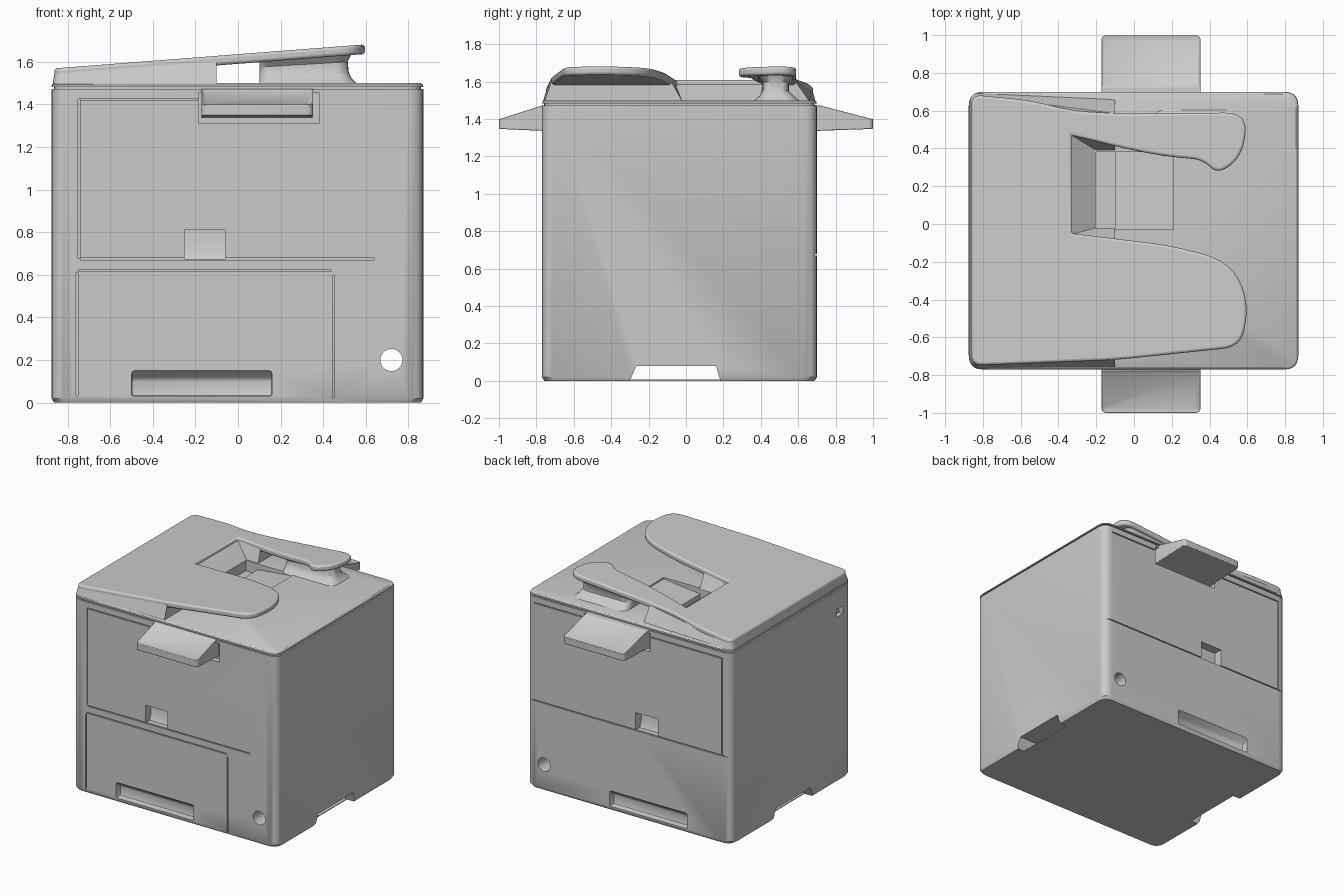
import bpy, bmesh, math
from mathutils import Vector

if "Cube" in bpy.data.objects:
    bpy.data.objects.remove(bpy.data.objects["Cube"])


def loft(name, rings):
    """Solid through matching closed rings of 3D points."""
    bm = bmesh.new()
    vs = [[bm.verts.new(p) for p in r] for r in rings]
    n = len(rings[0])
    for a, b in zip(vs, vs[1:]):
        for i in range(n):
            j = (i + 1) % n
            bm.faces.new((a[i], a[j], b[j], b[i]))
    bm.faces.new(vs[0])
    bm.faces.new(vs[-1])
    bmesh.ops.recalc_face_normals(bm, faces=bm.faces)
    me = bpy.data.meshes.new(name)
    bm.to_mesh(me)
    bm.free()
    ob = bpy.data.objects.new(name, me)
    bpy.context.collection.objects.link(ob)
    return ob


def rounded(pts, seg=6):
    """2D outline from (x, y, corner size) points."""
    out = []
    for i, (x, y, r) in enumerate(pts):
        p = Vector((x, y))
        a, b = Vector(pts[i - 1][:2]) - p, Vector(pts[(i + 1) % len(pts)][:2]) - p
        if r == 0:
            out.append((x, y))
            continue
        s = p + a.normalized() * min(r, a.length * .48)
        e = p + b.normalized() * min(r, b.length * .48)
        for k in range(seg + 1):
            t = k / seg
            out.append(tuple(s * (1 - t) ** 2 + p * 2 * t * (1 - t) + e * t * t))
    return out


def rect(x0, x1, y0, y1, r):
    return rounded([(x0, y0, r), (x1, y0, r), (x1, y1, r), (x0, y1, r)])


def along_x(name, yz, x0, x1):
    return loft(name, [[(x, y, z) for y, z in yz] for x in (x0, x1)])


def along_y(name, xz, y0, y1):
    return loft(name, [[(x, y, z) for x, z in xz] for y in (y0, y1)])


def box(name, x0, x1, y0, y1, z0, z1):
    return along_y(name, [(x0, z0), (x1, z0), (x1, z1), (x0, z1)], y0, y1)


def cut(target, cutter):
    m = target.modifiers.new("cut", 'BOOLEAN')
    m.operation, m.solver, m.object = 'DIFFERENCE', 'EXACT', cutter
    cutter.hide_render = True
    bpy.context.view_layer.objects.active = target
    bpy.ops.object.modifier_apply(modifier=m.name)
    bpy.data.objects.remove(cutter)


def bevel(ob, w, seg=2):
    m = ob.modifiers.new("bevel", 'BEVEL')
    m.width, m.segments, m.limit_method, m.angle_limit = w, seg, 'ANGLE', math.radians(40)


FRONT, BACK = -.77, .70

# Main housing, with the seam under the top cover
levels = [(0, .012), (.02, 0), (1.472, 0), (1.472, .012), (1.482, .012), (1.482, 0), (1.492, .002), (1.5, .012)]
body = loft("housing", [[(x, y, z) for x, y in rect(-.875 + i, .87 - i, FRONT + i, BACK - i, .075)]
                        for z, i in levels])

# Round hole right through, and channel under the base
cut(body, along_y("hole", [(.72 + .052 * math.cos(k * math.pi / 16), .2 + .052 * math.sin(k * math.pi / 16))
                           for k in range(32)], -1, 1))
cut(body, along_x("channel", [(-.31, -.02), (.19, -.02), (.16, .08), (-.265, .08)], -1, 1))
box("bottom_plate", -.8, .8, -.74, .67, 0, .006)

# Recesses shared by front and back: drawer grip, door latch, control panel pocket
for face, s in ((FRONT, 1), (BACK, -1)):
    grip = [(.03, -.02), (.155, -.02), (.15, 0), (.11, .05), (.03, .05)]
    g = along_x("grip", [(face + s * d, z) for z, d in grip], -.5, .16)
    bevel(g, .012)
    cut(body, g)
    latch = [(.675, -.02), (.81, -.02), (.81, .07), (.72, .07), (.675, .05)]
    cut(body, along_x("latch", [(face + s * d, z) for z, d in latch], -.25, -.06))
    ys = sorted((face - s * .02, face + s * .04))
    cut(body, box("pocket", -.185, .38, *ys, 1.31, 1.455))

# Panel seams as (face, x0, x1, z0, z1)
W = .008
seams = [
    (FRONT, -.75, -.75 + W, .68, 1.425), (FRONT, -.75, -.19, 1.42, 1.42 + W),
    (FRONT, -.74, .64, .67, .67 + W), (FRONT, -.76, -.76 + W, .03, .61),
    (FRONT, -.75, .44, .615, .615 + W), (FRONT, .445, .445 + W, .0, .6),
    (BACK, -.86, .86, .67, .67 + W), (BACK, -.8, -.8 + W, .67, 1.425),
    (BACK, -.8, -.19, 1.42, 1.42 + W), (BACK, .385, .8, 1.42, 1.42 + W),
]
for face, x0, x1, z0, z1 in seams:
    cut(body, box("seam", x0, x1, face - .009, face + .009, z0, z1))

# Small port on the left side
cut(body, box("port", -.9, -.84, -.66, -.58, 1.27, 1.33))

# Sloping paper well in the top
cut(body, along_y("well", [(.21, 1.6), (.21, 1.488), (-.1, 1.455), (-.1, 1.42), (-.2, 1.42), (-.2, 1.6)],
                  -.03, .38))


# Slope of the raised lid
def lid_z(x):
    return 1.57 + .077 * (x + .85)


# Raised lid plate with two wings reaching over the output tray
wings = rounded([
    (-.862, -.75, .06), (-.1, -.72, .1), (.57, -.65, .1), (.61, -.40, .2), (.5, -.19, .2), (.17, -.11, .1),
    (-.33, -.05, 0), (-.33, .47, 0), (-.05, .40, .05), (.15, .36, .1), (.36, .34, .05), (.45, .26, .1),
    (.58, .37, .12), (.60, .59, .12), (-.1, .585, .1), (-.33, .60, .1), (-.55, .655, .1), (-.862, .685, .06)])
plate = loft("lid_plate", [[(x, y, lid_z(x) - d) for x, y in wings] for d in (.045, 0)])
bevel(plate, .014, 3)

# Lid body below the plate, flared at the bottom, open at the well
low = rounded([(-.87, -.765, .06), (-.1, -.755, 0), (-.1, -.02, 0), (-.2, -.02, 0), (-.2, .39, 0),
               (-.1, .39, 0), (-.1, .66, 0), (-.87, .695, .06)])
high = rounded([(-.862, -.75, .06), (-.1, -.72, 0), (-.1, -.08, 0), (-.33, -.055, 0), (-.33, .47, 0),
                (-.1, .415, 0), (-.1, .585, 0), (-.862, .685, .06)])
loft("lid_body", [[(x, y, 1.495) for x, y in low], [(x, y, lid_z(x) - .025) for x, y in high]])

# Waisted pedestal under the rear wing
rings = []
for z, x1, y0, y1 in ((1.495, .56, .36, .61), (1.52, .535, .39, .58), (1.55, .52, .41, .55),
                      (1.59, .515, .41, .55), (None, .535, .38, .575)):
    rings.append([(x, y, z or lid_z(x) - .035) for x, y in rect(.1, x1, y0, y1, .07)])
# keep the waist below the sloping wing
rings[3] = [(x, y, 1.575 + .06 * (x - .1)) for x, y, z in rings[3]]
loft("wing_pedestal", rings)


# Control panels hinged at front and back, with a sunken screen
def control_panel(name, s, inner, hinge):
    yz = [(inner, 1.335), (inner, 1.475), (hinge, 1.472), (1.0, 1.40), (1.0, 1.347)]
    ob = along_x(name, [(s * y, z) for y, z in yz], -.172, .352)
    bm = bmesh.new()
    bm.from_mesh(ob.data)
    corners = [e for e in bm.edges if all(abs(v.co.y) > .999 for v in e.verts)
               and abs(e.verts[0].co.x - e.verts[1].co.x) < .01]
    bmesh.ops.bevel(bm, geom=corners, offset=.025, segments=4, profile=.5, affect='EDGES')
    top = [f for f in bm.faces if f.normal.z > .9 and abs(f.calc_center_median().y) > hinge + .05]
    bmesh.ops.inset_individual(bm, faces=top, thickness=.024, depth=-.01)
    bm.to_mesh(ob.data)
    bm.free()
    bevel(ob, .004, 2)


control_panel("front_control_panel", -1, .73, .775)
control_panel("rear_control_panel", 1, .66, .725)

bpy.ops.object.select_all(action='SELECT')
bpy.context.view_layer.objects.active = body
bpy.ops.object.shade_smooth_by_angle(angle=math.radians(35))
